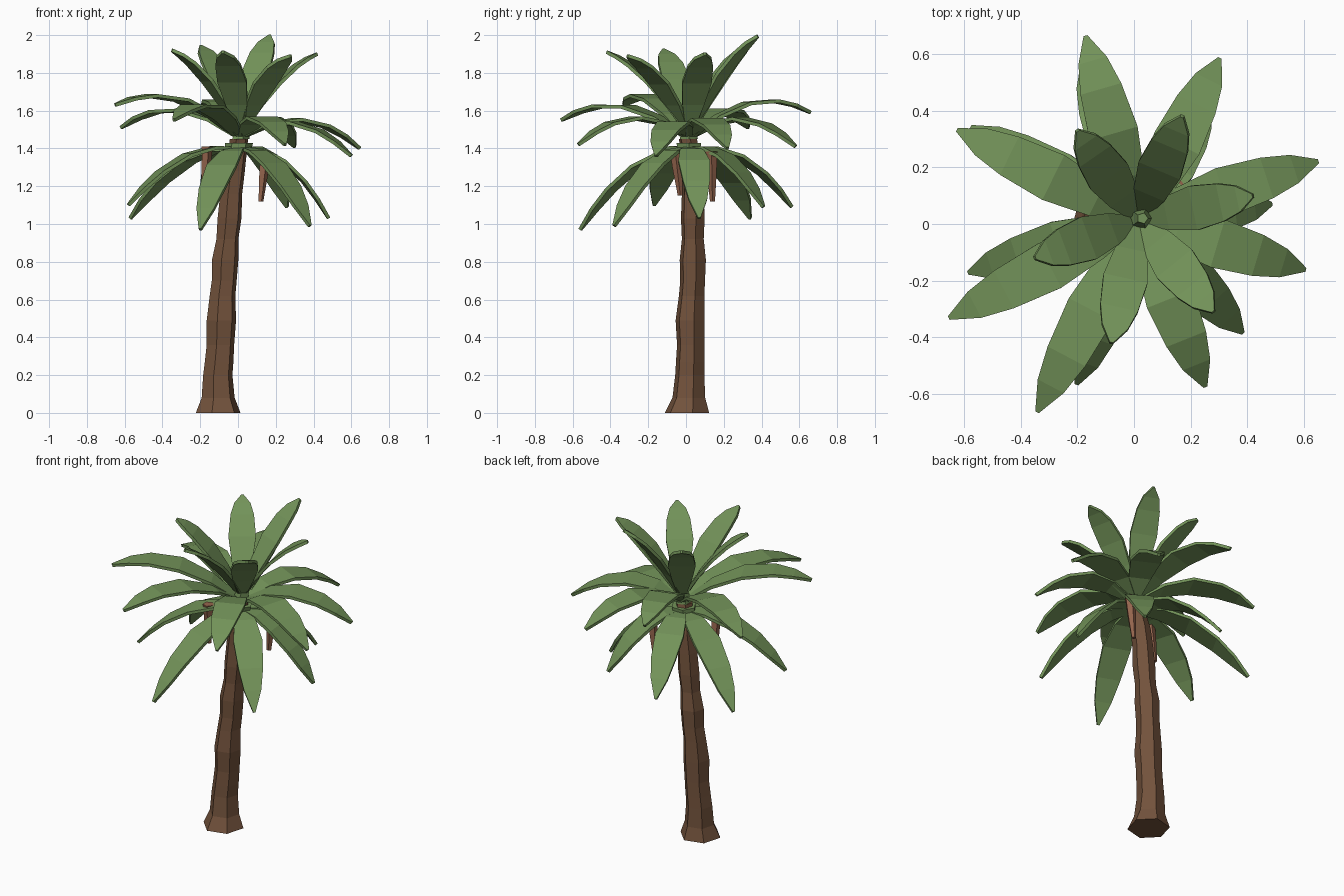
import bpy, math
from mathutils import Vector

if "Cube" in bpy.data.objects:
    bpy.data.objects.remove(bpy.data.objects["Cube"])


def material(name, rgb):
    m = bpy.data.materials.new(name)
    m.diffuse_color = (*rgb, 1)
    m.use_nodes = True
    m.node_tree.nodes["Principled BSDF"].inputs["Base Color"].default_value = m.diffuse_color
    return m


BARK = material("bark", (0.17, 0.085, 0.045))
HUSK = material("husk", (0.30, 0.13, 0.075))
LEAF = material("leaf", (0.17, 0.29, 0.10))


def make(name, verts, faces, mat):
    me = bpy.data.meshes.new(name)
    me.from_pydata(verts, [], faces)
    me.materials.append(mat)
    ob = bpy.data.objects.new(name, me)
    bpy.context.collection.objects.link(ob)
    return ob


def loft(name, rings, sides, mat, turn=0.0):
    """Flat-faced tube through rings of (x, y, z, radius)."""
    verts, faces = [], []
    for x, y, z, r in rings:
        for i in range(sides):
            a = turn + 2 * math.pi * i / sides
            verts.append((x + r * math.cos(a), y + r * math.sin(a), z))
    for k in range(len(rings) - 1):
        for i in range(sides):
            j = (i + 1) % sides
            faces.append((k * sides + i, k * sides + j,
                          (k + 1) * sides + j, (k + 1) * sides + i))
    faces.append(tuple(reversed(range(sides))))
    faces.append(tuple((len(rings) - 1) * sides + i for i in range(sides)))
    return make(name, verts, faces, mat)


# blade outline: (position along the frond, half width)
BLADE = [(0, 0.03), (0.2, 0.065), (0.45, 0.088), (0.7, 0.075), (0.86, 0.052), (1, 0.007)]


def frond(name, base, tip, arch, scale=1.0, thick=0.018):
    """Arched blade with a thin flat section, from base to tip."""
    base, tip = Vector(base), Vector(tip)
    d = tip - base
    side = Vector((-d.y, d.x, 0)).normalized()
    verts, faces = [], []
    for t, w in BLADE:
        p = base + d * t + Vector((0, 0, 4 * arch * t * (1 - t)))
        tangent = d + Vector((0, 0, 4 * arch * (1 - 2 * t)))
        up = tangent.cross(side).normalized() * thick / 2
        s = side * w * scale
        verts += [p - s - up, p + s - up, p + s + up, p - s + up]
    n = len(BLADE)
    for k in range(n - 1):
        for i in range(4):
            j = (i + 1) % 4
            faces.append((4 * k + i, 4 * k + 4 + i, 4 * k + 4 + j, 4 * k + j))
    faces += [(0, 1, 2, 3), tuple(4 * (n - 1) + i for i in (3, 2, 1, 0))]
    ob = make(name, verts, faces, LEAF)
    # the section winds the same way everywhere: point all faces outward
    import bmesh
    bm = bmesh.new()
    bm.from_mesh(ob.data)
    bmesh.ops.recalc_face_normals(bm, faces=bm.faces)
    bm.to_mesh(ob.data)
    bm.free()


# trunk: leaning, with slight swellings
loft("trunk", [
    (-0.105, 0.005, 0, 0.122), (-0.105, 0.015, 0.08, 0.09), (-0.107, 0.02, 0.2, 0.08),
    (-0.10, 0.022, 0.27, 0.078), (-0.093, 0.025, 0.36, 0.075), (-0.088, 0.022, 0.49, 0.08),
    (-0.082, 0.03, 0.62, 0.07), (-0.073, 0.035, 0.70, 0.068), (-0.068, 0.036, 0.81, 0.072),
    (-0.056, 0.036, 0.92, 0.06), (-0.045, 0.036, 1.03, 0.065), (-0.036, 0.036, 1.16, 0.06),
    (-0.02, 0.034, 1.28, 0.058), (0.0, 0.02, 1.40, 0.05), (0.005, 0.01, 1.45, 0.05)],
    6, BARK, 0.25)

# crown core hidden between the frond bases
loft("crown_core", [(0.0, 0.015, 1.39, 0.07), (0.005, 0.015, 1.43, 0.075)], 6, LEAF)
loft("crown_heart", [(0.01, 0.015, 1.45, 0.05), (0.03, 0.02, 1.55, 0.035),
                     (0.03, 0.02, 1.62, 0.02)], 5, LEAF)

# hanging husks
for i, (top, bot) in enumerate([((-0.165, -0.06, 1.41), (-0.18, -0.03, 1.15)),
                                ((0.145, 0.135, 1.385), (0.12, 0.14, 1.12))]):
    a, b = Vector(top), Vector(bot)
    loft(f"husk_{i}", [(*b, 0.014), (*a.lerp(b, 0.45), 0.026),
                       (*a.lerp(b, 0.12), 0.03), (*a, 0.034)], 5, HUSK)

# frond tiers: base height, start radius, arch, width scale, tips
TIERS = {
    "upper_frond": (1.52, 0.03, 0.06, 0.9, [
        (-0.20, 0.33, 1.94), (0.17, 0.38, 1.995), (0.42, 0.10, 1.90),
        (0.28, -0.31, 1.89), (-0.08, -0.42, 1.91), (-0.35, -0.12, 1.92)]),
    "middle_frond": (1.47, 0.03, 0.115, 1.0, [
        (-0.17, 0.66, 1.59), (0.30, 0.58, 1.41), (0.645, 0.22, 1.40), (0.60, -0.16, 1.36),
        (0.25, -0.57, 1.42), (-0.34, -0.66, 1.55), (-0.65, -0.33, 1.63), (-0.62, 0.33, 1.51)]),
    "lower_frond": (1.40, 0.03, 0.10, 0.95, [
        (-0.57, 0.34, 1.03), (-0.58, -0.17, 1.10), (-0.20, -0.56, 0.97), (0.38, -0.38, 0.99),
        (0.48, 0.07, 1.03), (0.26, 0.41, 1.09), (-0.18, 0.56, 1.09)]),
}
for name, (z, r, arch, scale, tips) in TIERS.items():
    for i, tip in enumerate(tips):
        a = math.atan2(tip[1], tip[0])
        base = (0.015 + r * math.cos(a), 0.015 + r * math.sin(a), z)
        frond(f"{name}_{i}", base, tip, arch, scale)
